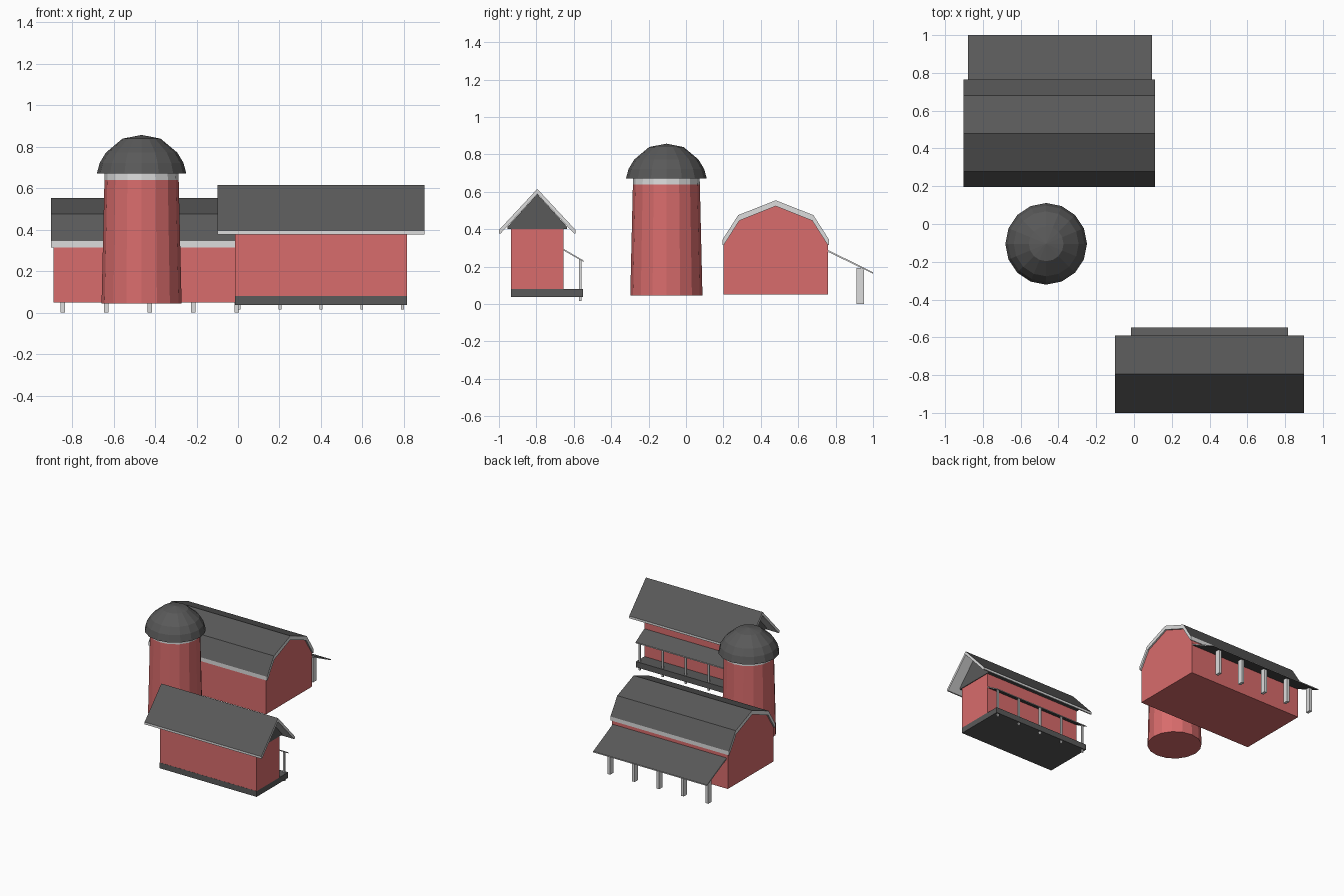
import bpy, bmesh, math

cube = bpy.data.objects.get("Cube")
if cube:
    bpy.data.objects.remove(cube, do_unlink=True)


def material(name, r, g, b):
    m = bpy.data.materials.new(name)
    m.use_nodes = True
    m.diffuse_color = (r, g, b, 1)
    m.node_tree.nodes["Principled BSDF"].inputs["Base Color"].default_value = (r, g, b, 1)
    return m


RED = material("barn red", 0.69, 0.15, 0.15)
DARK = material("dark grey", 0.1, 0.1, 0.1)
WHITE = material("off white", 0.72, 0.72, 0.72)


def finish(name, bm, mats, rule=None):
    bmesh.ops.recalc_face_normals(bm, faces=bm.faces)
    bm.normal_update()
    if rule:
        for f in bm.faces:
            f.material_index = rule(f)
    mesh = bpy.data.meshes.new(name)
    bm.to_mesh(mesh)
    bm.free()
    for m in mats:
        mesh.materials.append(m)
    ob = bpy.data.objects.new(name, mesh)
    bpy.context.scene.collection.objects.link(ob)
    return ob


def extrude_x(name, profile, x0, x1, mats, rule=None):
    """Extrude a (y, z) outline from x0 to x1."""
    bm = bmesh.new()
    face = bm.faces.new([bm.verts.new((x0, y, z)) for y, z in profile])
    geom = bmesh.ops.extrude_face_region(bm, geom=[face])["geom"]
    verts = [v for v in geom if isinstance(v, bmesh.types.BMVert)]
    bmesh.ops.translate(bm, verts=verts, vec=(x1 - x0, 0, 0))
    return finish(name, bm, mats, rule)


def box(name, x0, x1, y0, y1, z0, z1, mat):
    return extrude_x(name, [(y0, z0), (y1, z0), (y1, z1), (y0, z1)], x0, x1, [mat])


def mirrored(half, centre):
    """Complete an outline given from the front eave to the ridge."""
    return half + [(2 * centre - y, z) for y, z in reversed(half[:-1])]


def lathe(name, rings, centre, mats, rule=None, sides=16):
    bm = bmesh.new()
    loops = []
    for r, z in rings:
        if r == 0:
            loops.append([bm.verts.new((centre[0], centre[1], z))] * sides)
        else:
            loops.append([bm.verts.new((centre[0] + r * math.cos(math.tau * i / sides),
                                        centre[1] + r * math.sin(math.tau * i / sides), z))
                          for i in range(sides)])
    for a, b in zip(loops, loops[1:]):
        for i in range(sides):
            j = (i + 1) % sides
            quad = [a[i], a[j], b[j], b[i]]
            bm.faces.new(list(dict.fromkeys(quad)))
    for loop in (loops[0], loops[-1]):
        if loop[0] != loop[1]:
            bm.faces.new(loop)
    return finish(name, bm, mats, rule)


def shingle_top(f):
    return 0 if f.normal.z > 0.3 else 1


def shingle_both(f):
    return 0 if abs(f.normal.z) > 0.5 else 1


# Barn with a gambrel roof
barn_y = 0.48
walls = [(0.2, 0.05), (0.2, 0.32), (0.285, 0.447), (barn_y, 0.525)]
extrude_x("barn_body", mirrored(walls, barn_y), -0.89, 0.1, [RED])
outer = mirrored([(0.196, 0.315), (0.196, 0.345), (0.279, 0.475), (barn_y, 0.554)], barn_y)
inner = mirrored([(0.202, 0.315), (0.285, 0.445), (barn_y, 0.523)], barn_y)
extrude_x("barn_roof", outer + inner[::-1], -0.903, 0.112, [DARK, WHITE], shingle_top)

# Lean-to behind the barn
extrude_x("lean_to_roof", [(0.76, 0.278), (1.0, 0.162), (1.0, 0.17), (0.76, 0.288)],
          -0.88, 0.095, [DARK, WHITE], shingle_both)
for i in range(5):
    x = -0.846 + 0.21 * i
    box(f"lean_to_post_{i + 1}", x - 0.011, x + 0.011, 0.912, 0.952, 0, 0.192, WHITE)

# Silo with a domed cap
silo = (-0.465, -0.105)
lathe("silo_tower", [(0.193, 0.045), (0.179, 0.64), (0.178, 0.672)], silo, [RED, WHITE],
      lambda f: 1 if f.calc_center_median().z > 0.64 else 0)
lathe("silo_dome", [(0.216, 0.67), (0.202, 0.722), (0.172, 0.772), (0.092, 0.839), (0, 0.857)],
      silo, [DARK])

# Long house with a gable roof
hx0, hx1, house_y = -0.015, 0.815, -0.795
box("house_base", hx0, hx1, -0.936, -0.552, 0.036, 0.08, DARK)
box("house_body", hx0, hx1, -0.935, -0.655, 0.08, 0.405, RED)
gable = [(-0.955, 0.402), (-0.955, 0.412), (house_y, 0.587)]
extrude_x("house_gable", mirrored(gable, house_y), hx0 - 0.005, hx1 + 0.005, [DARK])
outer = mirrored([(-1.0, 0.378), (-1.0, 0.395), (house_y, 0.615)], house_y)
inner = mirrored([(-0.99, 0.378), (house_y, 0.588)], house_y)
extrude_x("house_roof", outer + inner[::-1], -0.1, 0.9, [DARK, WHITE], shingle_top)

# Porch behind the house
extrude_x("porch_roof", [(-0.655, 0.286), (-0.547, 0.224), (-0.547, 0.232), (-0.655, 0.295)],
          hx0, hx1, [DARK, WHITE], shingle_both)
for i in range(5):
    x = 0.006 + 0.197 * i
    box(f"porch_post_{i + 1}", x - 0.007, x + 0.007, -0.573, -0.56, 0.015, 0.237, WHITE)
